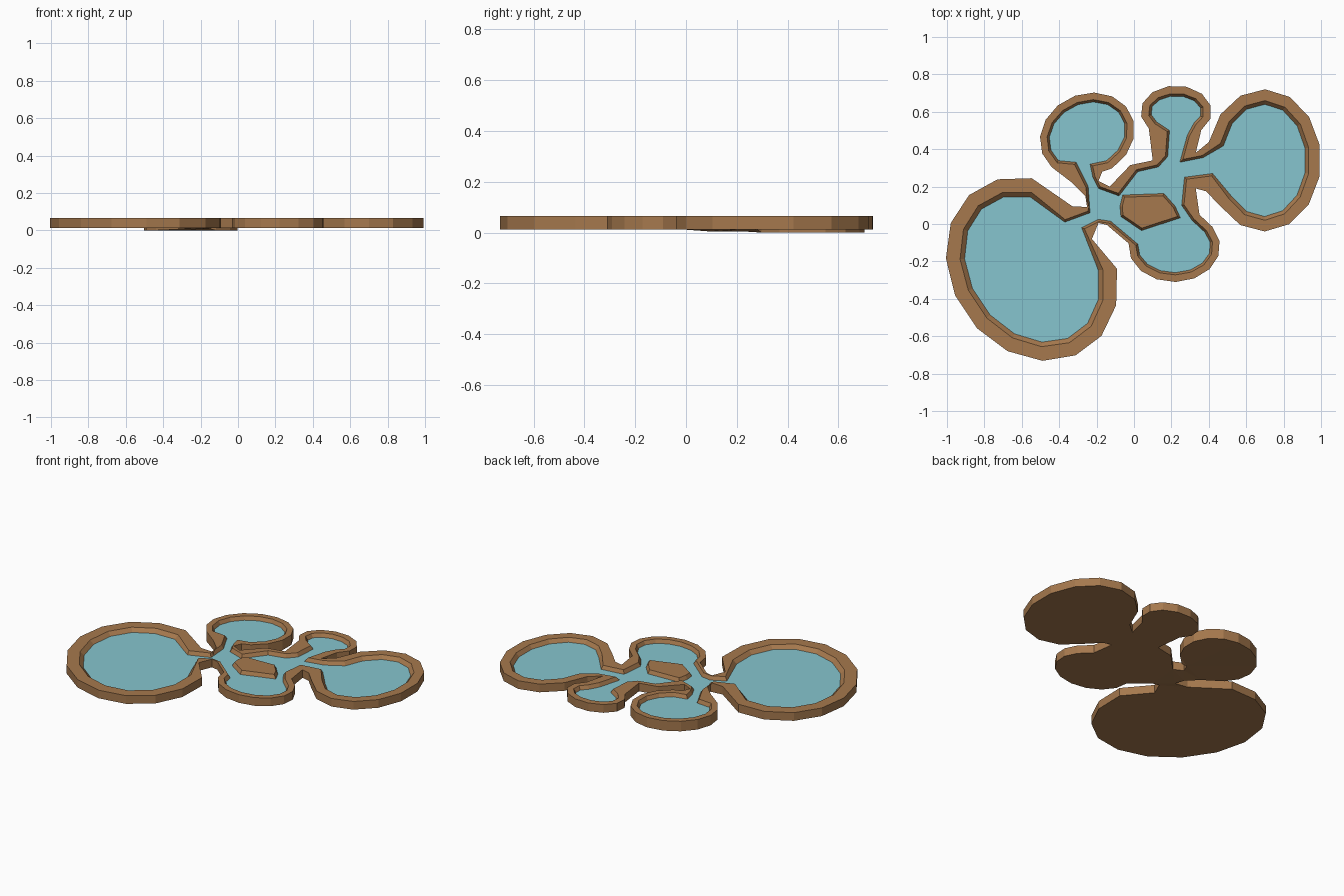
import bpy, bmesh
from math import sin, cos, radians
from mathutils import Vector

if "Cube" in bpy.data.objects:
    bpy.data.objects.remove(bpy.data.objects["Cube"])

TOP, WATER, BED = 0.065, 0.042, 0.03
CHANNEL_SLOPE = 0.012


def material(name, rgb):
    m = bpy.data.materials.new(name)
    m.diffuse_color = (*rgb, 1)
    m.use_nodes = True
    m.node_tree.nodes["Principled BSDF"].inputs["Base Color"].default_value = m.diffuse_color
    return m


EARTH = material("earth", (0.38, 0.19, 0.075))
BLUE = material("water", (0.24, 0.56, 0.62))


def arc(cx, cy, rx, ry, tilt, start, end, n):
    """Clockwise run of points on a tilted ellipse."""
    t, pts = radians(tilt), []
    for i in range(n):
        a = radians(start + (end - start) * i / (n - 1))
        u, v = rx * cos(a), ry * sin(a)
        pts.append((cx + u * cos(t) - v * sin(t), cy + u * sin(t) + v * cos(t)))
    return pts


rim, low_z, shore, slope = [], [], [], []


def channel(bank, water, z=0.012):
    """Corner points of the outer bank and of the water between two pools."""
    rim.extend(bank)
    low_z.extend([z] * len(bank))
    shore.extend(water)
    slope.extend([CHANNEL_SLOPE] * len(water))


def pool(cx, cy, rx, ry, tilt, start, end, n, inset, z=0.012):
    """Outer bank arc and the water arc inset from it."""
    rim.extend(arc(cx, cy, rx, ry, tilt, start, end, n))
    low_z.extend([z] * n)
    shore.extend(arc(cx, cy, rx - inset, ry - inset, tilt, start, end, n))
    slope.extend([inset * 0.24] * n)


# Pools and channels, walked clockwise: upper left, top, right, lower, left
channel([(-.24, .09), (-.26, .15), (-.33, .22)],
        [(-.235, .06), (-.245, .2), (-.31, .33)], 0.005)
pool(-.25, .475, .26, .22, 25, 200, -80, 13, .05, 0)
channel([(-.17, .28), (-.19, .23), (-.13, .2), (-.02, .315), (.1, .34)],
        [(-.235, .32), (-.22, .25), (-.19, .19), (-.08, .15), (.02, .28), (.13, .305),
         (.18, .36), (.19, .5)])
pool(.225, .6, .19, .14, 0, 220, -45, 10, .055)
channel([(.33, .38)], [(.285, .475), (.245, .33), (.37, .355)])
pool(.695, .34, .305, .38, 0, 165, -140, 13, .08)
channel([(.385, .175), (.33, .19), (.35, .05)],
        [(.42, .27), (.27, .25), (.255, .1), (.31, .02)])
pool(.215, -.12, .245, .19, 0, 33, -185, 10, .05)
channel([(-.145, -.005), (-.19, .005), (-.225, -.08)],
        [(-.125, .015), (-.19, .025), (-.28, -.02)])
pool(-.545, -.24, .52, .43, 125, -120, -400, 13, .1)
channel([(-.33, .095)], [(-.37, .01)])

island_line = [(-.075, .095), (-.06, .155), (.16, .163), (.22, .095), (.248, .033),
               (.04, -.035), (-.07, .04)]


def offset(pts, widths):
    """Move a clockwise outline outward (negative widths move it inward)."""
    out, n = [], len(pts)
    for i, w in enumerate(widths):
        a, b, c = (Vector(pts[(i + k) % n]) for k in (-1, 0, 1))
        d1, d2 = (b - a).normalized(), (c - b).normalized()
        n1, n2 = Vector((-d1.y, d1.x)), Vector((-d2.y, d2.x))
        out.append(b + (n1 + n2) * (w / max(0.5, 1 + n1.dot(n2))))
    return out


def ring(bm, pts, zs):
    if not isinstance(zs, list):
        zs = [zs] * len(pts)
    vs = [bm.verts.new((p[0], p[1], z)) for p, z in zip(pts, zs)]
    return vs, [bm.edges.new((vs[i - 1], vs[i])) for i in range(len(vs))]


def bridge(bm, r1, r2):
    a, b = r1[0], r2[0]
    for i in range(len(a)):
        bm.faces.new((a[i - 1], a[i], b[i], b[i - 1]))


def fill(bm, *rings):
    bmesh.ops.triangle_fill(bm, use_beauty=True, use_dissolve=False,
                            edges=[e for r in rings for e in r[1]])


def finish(bm, name, mat, up=False):
    bmesh.ops.recalc_face_normals(bm, faces=bm.faces)
    if up:
        for f in bm.faces:
            f.normal_update()
            if f.normal.z < 0:
                f.normal_flip()
    me = bpy.data.meshes.new(name)
    bm.to_mesh(me)
    bm.free()
    me.materials.append(mat)
    bpy.context.collection.objects.link(bpy.data.objects.new(name, me))


# Earth basin: outer wall, flat bank, sloping shore, bed and underside
bm = bmesh.new()
low = ring(bm, rim, low_z)
high = ring(bm, rim, TOP)
lip = ring(bm, offset(shore, slope), TOP)
edge = ring(bm, shore, WATER)
bed = ring(bm, shore, BED)
bridge(bm, low, high)
bridge(bm, lip, edge)
bridge(bm, edge, bed)
fill(bm, high, lip)
fill(bm, bed)
fill(bm, low)
finish(bm, "pool_basin", EARTH)

# Island between the channels
bm = bmesh.new()
foot = ring(bm, island_line, BED)
mid = ring(bm, island_line, WATER)
crown = ring(bm, offset(island_line, [-CHANNEL_SLOPE] * len(island_line)), TOP)
bridge(bm, foot, mid)
bridge(bm, mid, crown)
fill(bm, crown)
fill(bm, foot)
finish(bm, "island", EARTH)

# Water sheet around the island
bm = bmesh.new()
fill(bm, ring(bm, shore, WATER), ring(bm, island_line, WATER))
finish(bm, "water", BLUE, up=True)
